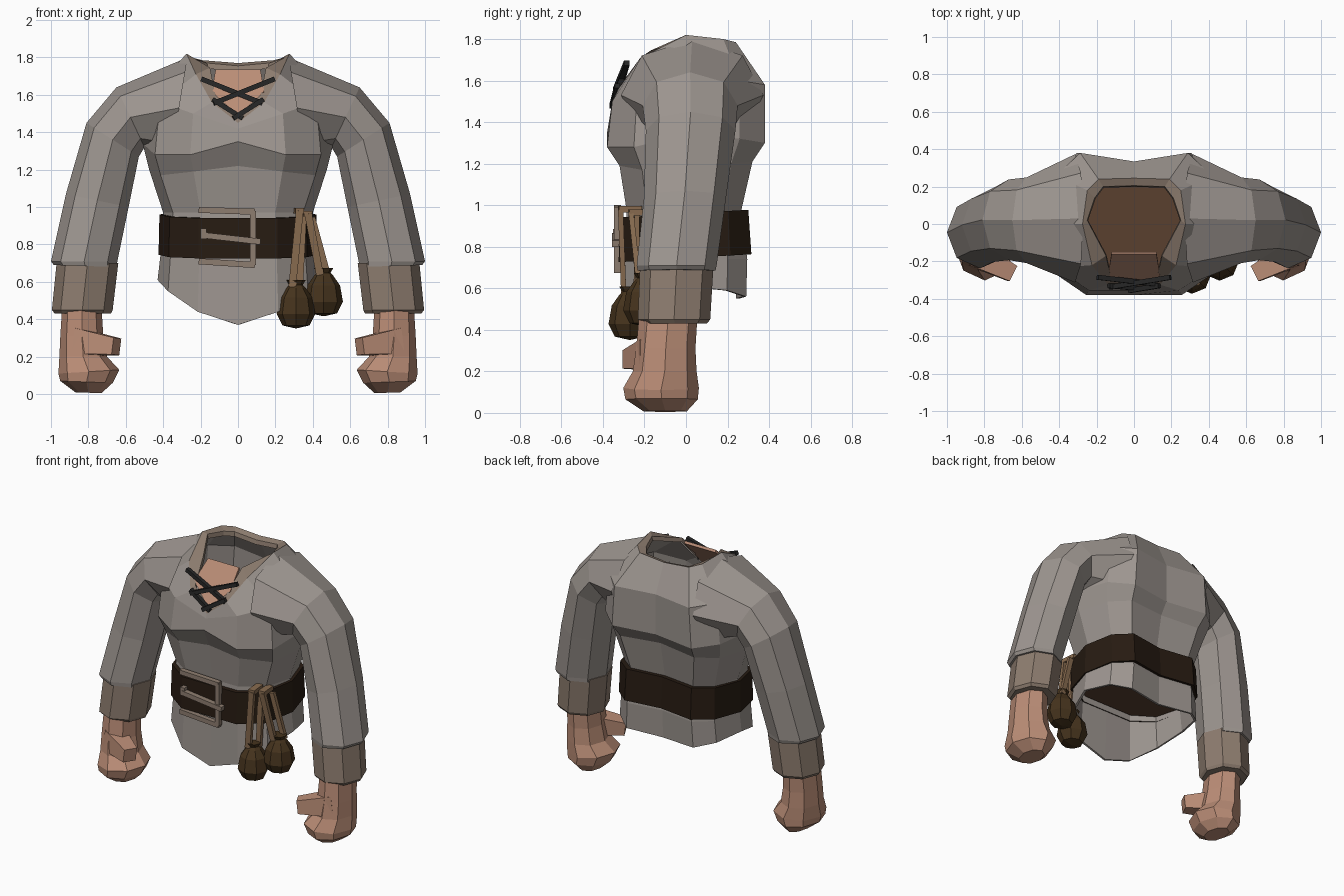
import bpy, bmesh, math
from mathutils import Vector

if "Cube" in bpy.data.objects:
    bpy.data.objects.remove(bpy.data.objects["Cube"])


def mat(name, r, g, b):
    m = bpy.data.materials.new(name)
    m.diffuse_color = (r, g, b, 1)
    m.use_nodes = True
    m.node_tree.nodes["Principled BSDF"].inputs["Base Color"].default_value = m.diffuse_color
    return m


CLOTH = mat("cloth", .34, .305, .28)
TRIM = mat("trim", .27, .205, .16)
SKIN = mat("skin", .5, .27, .185)
BELT = mat("belt_leather", .02, .011, .006)
STRAP = mat("strap_leather", .25, .15, .08)
POUCH = mat("pouch_leather", .06, .033, .012)
LACE = mat("lace", .02, .02, .02)
LINING = mat("lining", .1, .05, .028)


def loft(name, rings, material, cap0=False, cap1=False, thick=0):
    """Skin a list of equal-length closed rings."""
    bm = bmesh.new()
    vs = [[bm.verts.new(p) for p in r] for r in rings]
    n = len(vs[0])
    for a, b in zip(vs, vs[1:]):
        for i in range(n):
            j = (i + 1) % n
            bm.faces.new((a[i], a[j], b[j], b[i]))
    if cap0:
        bm.faces.new(vs[0])
    if cap1:
        bm.faces.new(vs[-1])
    bmesh.ops.recalc_face_normals(bm, faces=bm.faces)
    me = bpy.data.meshes.new(name)
    bm.to_mesh(me)
    bm.free()
    ob = bpy.data.objects.new(name, me)
    bpy.context.collection.objects.link(ob)
    me.materials.append(material)
    if thick:
        m = ob.modifiers.new("thickness", 'SOLIDIFY')
        m.thickness, m.offset = thick, -1
    return ob


def bar(name, a, b, w, d, material, w2=None):
    """Box running from a to b: w across, d deep, optional taper."""
    a, b = Vector(a), Vector(b)
    t = (b - a).normalized()
    u = t.cross(Vector((0, 1, 0))).normalized()
    v = u.cross(t)
    k = [(1, 1), (-1, 1), (-1, -1), (1, -1)]
    f = (w2 or w) / w
    rings = [[p + u * w * s * i / 2 + v * d * s * j / 2 for i, j in k]
             for p, s in ((a, 1), (b, f))]
    return loft(name, rings, material, True, True)


def mirror_ring(half):
    """Complete a half ring that runs front centre to back centre."""
    return half + [(-x, y, z) for x, y, z in half[-2:0:-1]]


PROFILE = [(0, -1), (.5, -1), (.87, -.66), (1, 0), (.87, .68), (.6, 1), (0, .88)]


def body_ring(w, yf, yb, zs):
    zs = zs if isinstance(zs, list) else [zs] * 7
    return mirror_ring([(x * w, -y * yf if y < 0 else y * yb, z)
                        for (x, y), z in zip(PROFILE, zs)])


# shirt body, from the pointed hem up to the neckline
neck_out = mirror_ring([(0, -.345, 1.45), (.14, -.325, 1.56), (.225, -.22, 1.71),
                        (.275, .0, 1.82), (.25, .18, 1.80), (.19, .24, 1.785), (0, .245, 1.77)])
neck_in = mirror_ring([(0, -.335, 1.49), (.12, -.30, 1.60), (.15, -.17, 1.745),
                       (.25, .02, 1.80), (.21, .14, 1.785), (.165, .2, 1.77), (0, .205, 1.755)])
loft("shirt_body", [
    body_ring(.43, -.31, .29, [.37, .44, .55, .61, .59, .56, .55]),
    body_ring(.415, -.30, .295, .74),
    body_ring(.40, -.285, .265, .97),
    body_ring(.475, -.32, .32, [1.22, 1.19, 1.17, 1.2, 1.2, 1.21, 1.22]),
    body_ring(.51, -.38, .38, [1.35, 1.28, 1.28, 1.34, 1.32, 1.3, 1.3]),
    body_ring(.48, -.355, .38, [1.42, 1.5, 1.56, 1.6, 1.6, 1.58, 1.58]),
    neck_out], CLOTH, thick=.015)
# the neckline trim and the skin showing in the V
loft("neck_trim", [neck_out, neck_in, [(x * .98, y * .97, z - .03) for x, y, z in neck_in]], TRIM)
plate = [(0, -.325, 1.475), (.14, -.285, 1.62), (.12, -.16, 1.735),
         (-.12, -.16, 1.735), (-.14, -.285, 1.62)]
loft("chest_skin", [plate, [(x, y + .01, z - .015) for x, y, z in plate]], SKIN, True, True)
# closing panel inside the waist
loft("waist_lining", [body_ring(.39, -.27, .26, .77), body_ring(.39, -.27, .26, .78)], LINING, True, True)

# crossed laces
for s in (-1, 1):
    bar("upper_lace", (s * .195, -.285, 1.685), (-s * .13, -.33 - s * .008, 1.555), .026, .026, LACE)
    bar("lower_lace", (s * .135, -.33, 1.575), (-s * .025, -.35 - s * .006, 1.475), .026, .026, LACE)


# belt, a little higher at the back
def belt_ring(w, yf, yb, z):
    return [(x, y, z + .06 * y) for x, y, z in body_ring(w, yf, yb, z)]


loft("belt", [belt_ring(.40, -.28, .28, .75), belt_ring(.425, -.325, .315, .745),
              belt_ring(.42, -.315, .30, .96), belt_ring(.39, -.27, .26, .96)], BELT)

# buckle
for n, a, b in (("buckle_top", (-.21, -.33, .985), (.09, -.33, .975)),
                ("buckle_bottom", (-.21, -.33, .71), (.09, -.33, .69)),
                ("buckle_side", (.08, -.33, .98), (.08, -.33, .69)),
                ("buckle_prong", (-.19, -.34, .85), (.12, -.34, .815)),
                ("buckle_hook", (-.185, -.335, .885), (-.185, -.335, .83))):
    bar(n, a, b, .032, .035, TRIM)


# coin pouches hanging from belt straps
def pouch(x, y, z, r, top, tag):
    prof = [(.03, -1.15), (.7, -1.0), (1, -.4), (.85, .45), (.5, .95), (.35, 1.1), (.5, 1.35)]
    rings = [[(x + r * k * math.cos(i * math.pi / 4), y + r * k * math.sin(i * math.pi / 4), z + r * h)
              for i in range(8)] for k, h in prof]
    loft("pouch_" + tag, rings, POUCH, True, True)
    tx, ty, tz = top
    bar("strap_front_" + tag, top, (x - .02, y - .03, z + r), .04, .025, STRAP)
    bar("strap_side_" + tag, (tx + .02, ty + .08, tz - .02), (x + .02, y + .03, z + r), .035, .025, STRAP)
    bar("strap_over_" + tag, (tx, ty - .01, tz), (tx - .01, ty + .1, tz), .03, .045, STRAP)


pouch(.31, -.27, .47, .103, (.33, -.315, .98), "front")
pouch(.458, -.2, .535, .103, (.375, -.265, .965), "rear")


# limb cross-section: inner and outer point in x/z, then the y range
def limb_ring(s, xi, zi, xo, zo, yf, yb, n=8):
    out = []
    for i in range(n):
        a = 2 * math.pi * i / n
        c, d = math.cos(a), math.sin(a)
        out.append((s * ((xi + xo) / 2 + c * (xo - xi) / 2),
                    (yf + yb) / 2 + d * (yb - yf) / 2 * 1.04,
                    (zi + zo) / 2 + c * (zo - zi) / 2))
    return out


SLEEVE = [(.36, 1.26, .27, 1.80, -.30, .36), (.50, 1.32, .65, 1.64, -.2, .24),
          (.53, 1.27, .81, 1.45, -.185, .23), (.585, 1.0, .92, 1.07, -.195, .185),
          (.645, .71, 1.0, .71, -.23, .14), (.65, .68, .985, .69, -.225, .135)]
CUFF = [(.64, .70, .97, .70, -.215, .125), (.67, .45, .995, .45, -.225, .11),
        (.68, .43, .98, .43, -.205, .095)]
FIST = [(.73, .47, .94, .47, -.22, .05), (.72, .31, .95, .31, -.235, .04),
        (.70, .2, .955, .2, -.25, .045), (.635, .13, .96, .11, -.295, .055),
        (.67, .06, .95, .07, -.285, .05), (.73, .005, .87, .01, -.2, .0)]
for s, side in ((-1, "right"), (1, "left")):
    loft("sleeve_" + side, [limb_ring(s, *r) for r in SLEEVE], CLOTH, False, True)
    loft("cuff_" + side, [limb_ring(s, *r) for r in CUFF], TRIM, True, True)
    loft("fist_" + side, [limb_ring(s, *r) for r in FIST], SKIN, True, True)
    bar("thumb_" + side, (s * .85, -.16, .28), (s * .65, -.265, .255), .14, .14, SKIN, .09)
